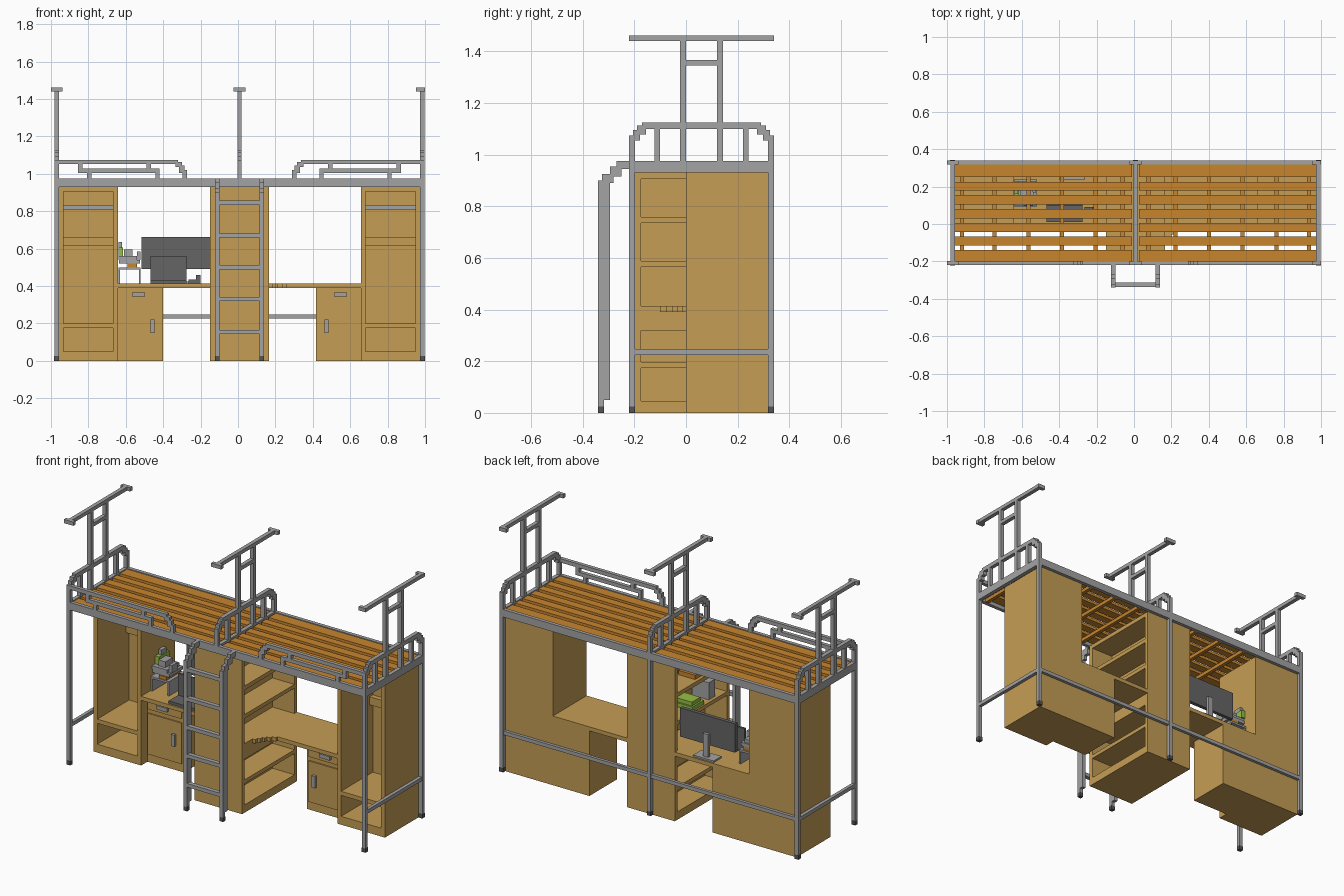
import bpy, bmesh

if "Cube" in bpy.data.objects:
    bpy.data.objects.remove(bpy.data.objects["Cube"])

CX = 0.008          # mirror plane of the bunk
CY = 0.06           # middle of the bed depth


def material(name, rgb):
    m = bpy.data.materials.new(name)
    m.use_nodes = True
    m.diffuse_color = (*rgb, 1)
    m.node_tree.nodes["Principled BSDF"].inputs["Base Color"].default_value = (*rgb, 1)
    return m


STEEL = material("grey steel", (0.37, 0.37, 0.37))
WOOD = material("light wood", (0.56, 0.34, 0.09))
SLAT = material("orange slat wood", (0.58, 0.235, 0.027))
RUBBER = material("dark rubber", (0.09, 0.09, 0.09))
SCREEN = material("screen grey", (0.13, 0.13, 0.13))
GREEN = material("leaf green", (0.3, 0.52, 0.06))


def boxes(name, mat, items):
    """One object made of boxes given as (x0, x1, y0, y1, z0, z1)."""
    bm = bmesh.new()
    for x0, x1, y0, y1, z0, z1 in items:
        vs = bmesh.ops.create_cube(bm, size=1)["verts"]
        for v in vs:
            v.co.x = x1 if v.co.x > 0 else x0
            v.co.y = y1 if v.co.y > 0 else y0
            v.co.z = z1 if v.co.z > 0 else z0
    me = bpy.data.meshes.new(name)
    bm.to_mesh(me)
    bm.free()
    me.materials.append(mat)
    ob = bpy.data.objects.new(name, me)
    bpy.context.collection.objects.link(ob)
    return ob


def mx(b):
    return (2 * CX - b[1], 2 * CX - b[0]) + tuple(b[2:])


def my(b):
    return (b[0], b[1], 2 * CY - b[3], 2 * CY - b[2], b[4], b[5])


def both(items):
    return list(items) + [mx(b) for b in items]


def pair(name, mat, items):
    """The same boxes on the right and the left side."""
    boxes("right_" + name, mat, items)
    boxes("left_" + name, mat, [mx(b) for b in items])


# Corner posts, rear middle post and rubber feet
post_at = [(x, y) for x in (-0.982, 0.974) for y in (-0.22, 0.318)] + [(-0.004, 0.318)]
boxes("posts", STEEL, [(x, x + 0.024, y, y + 0.022, 0.025,
                        0.935 if x == -0.004 else 1.075) for x, y in post_at])
boxes("post_feet", RUBBER, [(x - 0.001, x + 0.025, y - 0.001, y + 0.023, 0, 0.025) for x, y in post_at])

# Bed frame beams and lower rails
boxes("bed_beams", STEEL, [(-0.982, 0.998, -0.22, -0.198, 0.93, 0.975),
                           (-0.982, 0.998, 0.318, 0.34, 0.93, 0.975)] +
      [(x, x + 0.024, -0.2, 0.32, 0.93, 0.975) for x in (-0.982, -0.004, 0.974)])
boxes("lower_rails", STEEL, [(-0.96, 0.976, 0.32, 0.338, 0.225, 0.247)] +
      both([(-0.98, -0.96, -0.2, 0.32, 0.225, 0.247)]))

# Headboards with stepped corners, and the tall hanger above each
for name, x in (("right", -0.982), ("middle", -0.004), ("left", 0.974)):
    w = x + 0.024
    half = [(x, w, -0.22, -0.198, 0.97, 1.075),
            (x, w, -0.205, -0.178, 1.055, 1.095),
            (x, w, -0.19, -0.155, 1.078, 1.113),
            (x, w, -0.122, -0.1, 0.97, 1.105)]
    boxes(name + "_headboard", STEEL, half + [my(b) for b in half] +
          [(x, w, -0.17, 0.29, 1.1, 1.125)])
    ends = [(x - 0.021, w + 0.021, -0.22, -0.198, 1.44, 1.462)]
    if name != "middle":
        ends = [(max(-1, x - 0.021), min(1, w + 0.021), -0.22, -0.198, 1.44, 1.462)]
    boxes(name + "_hanger", STEEL, [(x, w, -0.024, 0, 0.97, 1.445), (x, w, 0.12, 0.144, 0.97, 1.445),
                                    (x, w, -0.002, 0.122, 1.345, 1.367),
                                    (x, w, -0.2, 0.32, 1.44, 1.462)] + ends + [my(b) for b in ends])

# Front guard rails
y0, y1 = -0.22, -0.198
pair("guard_rail", STEEL, [(-0.96, -0.32, y0, y1, 1.052, 1.075),
                           (-0.335, -0.3, y0, y1, 1.035, 1.062),
                           (-0.315, -0.285, y0, y1, 1.005, 1.045),
                           (-0.297, -0.273, y0, y1, 0.97, 1.02),
                           (-0.855, -0.42, y0, y1, 1.005, 1.027),
                           (-0.855, -0.832, y0, y1, 1.02, 1.055),
                           (-0.49, -0.466, y0, y1, 1.02, 1.055),
                           (-0.806, -0.784, y0, y1, 0.97, 1.01),
                           (-0.442, -0.42, y0, y1, 0.97, 1.01)])

# Bed slats and their cross supports
rows = [(-0.2, -0.138), (-0.115, -0.067), (-0.042, 0.005), (0.03, 0.08),
        (0.103, 0.155), (0.18, 0.225), (0.25, 0.32)]
pair("bed_slats", SLAT, [(-0.958, -0.012, a, b, 0.953, 0.97) for a, b in rows])
pair("bed_supports", SLAT, [(x - 0.011, x + 0.011, -0.2, 0.32, 0.932, 0.953)
                            for x in (-0.92, -0.745, -0.565, -0.385, -0.205, -0.06)])

# Ladder with stepped hooks at the top
rail = [(-0.122, -0.1, -0.34, -0.295, 0.05, 0.9),
        (-0.122, -0.1, -0.34, -0.318, 0.025, 0.05),
        (-0.122, -0.1, -0.325, -0.28, 0.89, 0.925),
        (-0.122, -0.1, -0.295, -0.25, 0.915, 0.955),
        (-0.122, -0.1, -0.27, -0.2, 0.945, 0.975)]
boxes("ladder_rails", STEEL, both(rail))
boxes("ladder_feet", RUBBER, both([(-0.123, -0.099, -0.34, -0.317, 0, 0.025)]))
boxes("ladder_rungs", STEEL, [(-0.105, 0.121, -0.338, -0.312, z - 0.011, z + 0.011)
                              for z in (0.155, 0.33, 0.5, 0.67, 0.845)])

# Open wardrobes with a hanging rod
pair("wardrobe", WOOD, [(-0.957, -0.932, 0, 0.32, 0, 0.93),
                        (-0.667, -0.642, 0, 0.32, 0, 0.93),
                        (-0.94, -0.66, 0.3, 0.32, 0, 0.93),
                        (-0.94, -0.66, 0, 0.31, 0, 0.05),
                        (-0.94, -0.66, 0, 0.31, 0.175, 0.2),
                        (-0.94, -0.66, 0, 0.31, 0.905, 0.93),
                        (-0.94, -0.66, 0.27, 0.31, 0.615, 0.663)])
pair("wardrobe_rod", STEEL, [(-0.935, -0.665, 0.14, 0.165, 0.808, 0.833)])

# Desk tops, the left one with a stepped inner corner
desk = (-0.645, -0.145, 0, 0.32, 0.39, 0.414)
boxes("right_desk_top", WOOD, [desk])
boxes("left_desk_top", WOOD, [mx(desk)] +
      [(0.16, x, y, 0.01, 0.39, 0.414) for x, y in
       ((0.185, -0.1), (0.2, -0.078), (0.215, -0.055), (0.238, -0.035), (0.262, -0.016))])

# Desk cabinets with drawer, door and handles
pair("desk_cabinet", WOOD, [(-0.645, -0.4, 0.06, 0.32, 0, 0.392)])
pair("cabinet_fronts", WOOD, [(-0.635, -0.412, 0.052, 0.062, 0.32, 0.385),
                              (-0.635, -0.412, 0.052, 0.062, 0.05, 0.295)])
pair("cabinet_handles", STEEL, [(-0.566, -0.496, 0.035, 0.055, 0.343, 0.366),
                                (-0.468, -0.446, 0.035, 0.055, 0.15, 0.22)])

# Middle bookcase, open to both sides around a divider
levels = [(0, 0.047), (0.174, 0.197), (0.32, 0.414), (0.565, 0.588), (0.735, 0.759), (0.905, 0.93)]
boxes("bookcase", WOOD, [(-0.15, 0.166, -0.198, -0.175, 0, 0.93),
                         (-0.15, 0.166, 0.297, 0.32, 0, 0.93),
                         (-0.004, 0.02, -0.18, 0.3, 0, 0.93)] +
      [(-0.15, 0.166, -0.18, 0.3, a, b) for a, b in levels])

# Books in the bookcase
boxes("green_books", GREEN, [(-0.14, -0.02, 0.03, 0.14, 0.588, 0.612),
                             (-0.13, -0.02, 0.05, 0.13, 0.612, 0.635)])
boxes("orange_books", SLAT, [(-0.13, -0.02, 0.0, 0.1, 0.759, 0.785)])
boxes("grey_books", STEEL, [(-0.13, -0.02, -0.09, -0.03, 0.588, 0.69)])

# Wide monitor on its stand
boxes("monitor", SCREEN, [(-0.515, -0.15, 0.25, 0.272, 0.49, 0.662)])
boxes("monitor_stand", STEEL, [(-0.35, -0.315, 0.272, 0.29, 0.42, 0.56),
                               (-0.4, -0.265, 0.235, 0.31, 0.412, 0.424)])

# Small computer, keyboard and mouse
boxes("laptop", SCREEN, [(-0.467, -0.275, 0.01, 0.105, 0.414, 0.43),
                         (-0.467, -0.275, 0.1, 0.112, 0.42, 0.56)])
boxes("desk_box", SCREEN, [(-0.265, -0.225, 0.03, 0.09, 0.414, 0.436),
                           (-0.225, -0.2, 0.03, 0.09, 0.414, 0.46)])

# Desktop rack with stacked books and a small plant
boxes("desk_rack", STEEL, [(-0.64, -0.63, 0.09, 0.24, 0.414, 0.5),
                           (-0.53, -0.52, 0.09, 0.24, 0.414, 0.5),
                           (-0.64, -0.52, 0.09, 0.24, 0.488, 0.5),
                           (-0.635, -0.525, 0.1, 0.23, 0.52, 0.54),
                           (-0.64, -0.54, 0.1, 0.22, 0.54, 0.56),
                           (-0.61, -0.565, 0.12, 0.19, 0.56, 0.595),
                           (-0.54, -0.52, 0.12, 0.17, 0.54, 0.585),
                           (-0.64, -0.62, 0.16, 0.21, 0.605, 0.635)])
boxes("rack_book", SLAT, [(-0.59, -0.54, 0.095, 0.23, 0.5, 0.52)])
boxes("rack_plant", GREEN, [(-0.64, -0.615, 0.13, 0.23, 0.56, 0.607)])
